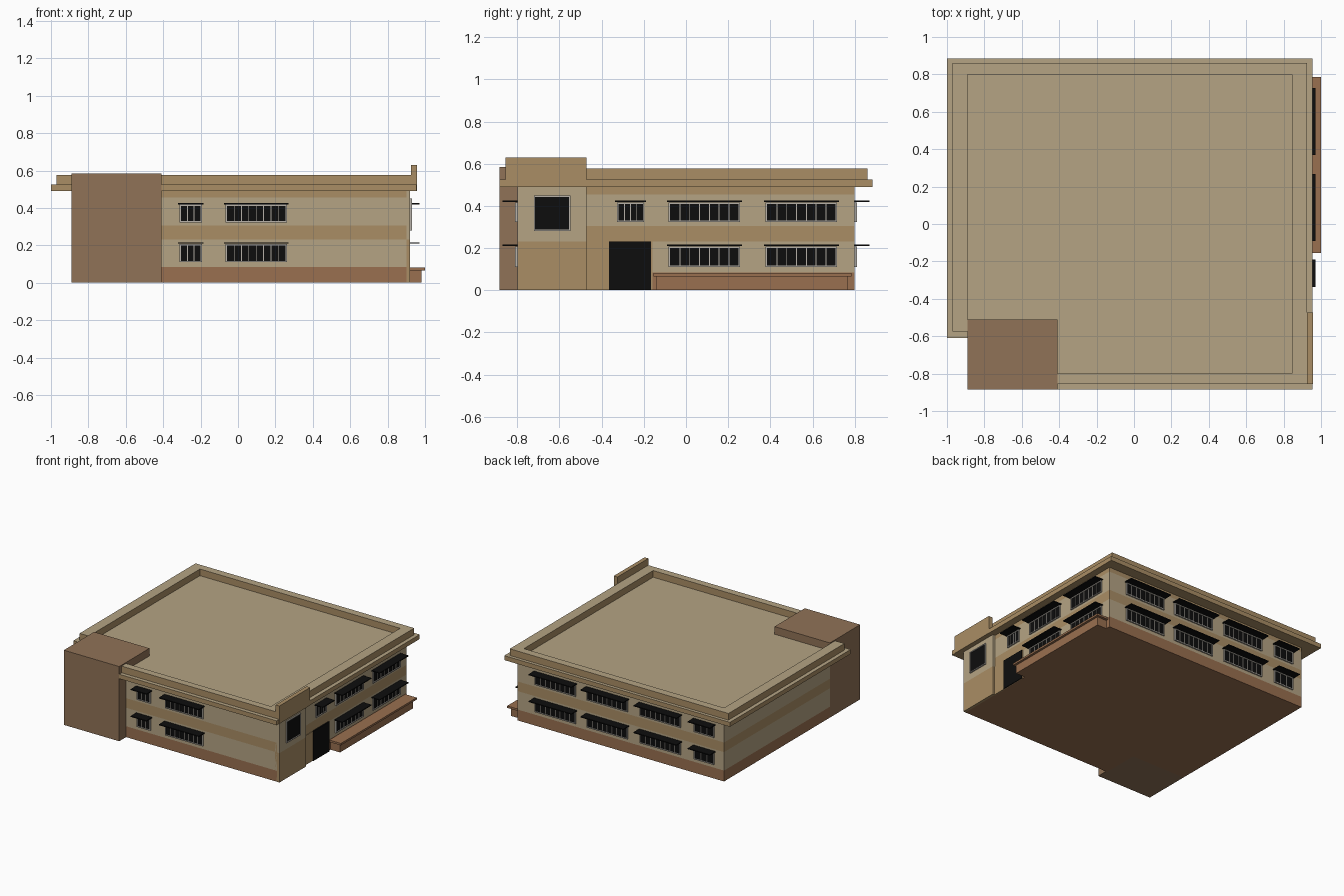
import bpy, bmesh

if "Cube" in bpy.data.objects:
    bpy.data.objects.remove(bpy.data.objects["Cube"])


def material(name, r, g, b):
    m = bpy.data.materials.new(name)
    m.diffuse_color = (r, g, b, 1)
    m.use_nodes = True
    m.node_tree.nodes["Principled BSDF"].inputs["Base Color"].default_value = m.diffuse_color
    return m


LIGHT = material("light_plaster", 0.46, 0.37, 0.23)
TAN = material("tan_plaster", 0.40, 0.27, 0.13)
BRICK = material("brick", 0.32, 0.16, 0.08)
BROWN = material("brown_plaster", 0.28, 0.17, 0.095)
BLACK = material("black", 0.004, 0.004, 0.004)
FRAME = material("window_frame", 0.48, 0.45, 0.40)


def finish(name, bm, mat, cap=None):
    bmesh.ops.recalc_face_normals(bm, faces=bm.faces[:])
    me = bpy.data.meshes.new(name)
    me.materials.append(mat)
    if cap:
        me.materials.append(cap)
        for f in bm.faces:
            f.material_index = int(f.normal.z > 0.5)
    bm.to_mesh(me)
    bm.free()
    ob = bpy.data.objects.new(name, me)
    bpy.context.collection.objects.link(ob)
    return ob


def prism(name, outline, z0, z1, mat, cap=None):
    """Extrude a plan outline from z0 to z1."""
    bm = bmesh.new()
    face = bm.faces.new([bm.verts.new((x, y, z0)) for x, y in outline])
    new = bmesh.ops.extrude_face_region(bm, geom=[face])["geom"]
    verts = [v for v in new if isinstance(v, bmesh.types.BMVert)]
    bmesh.ops.translate(bm, vec=(0, 0, z1 - z0), verts=verts)
    if face.is_valid and len(bm.faces) < len(outline) + 2:
        bm.faces.new([v for v in bm.verts if v not in verts])
    return finish(name, bm, mat, cap)


def box(name, x0, x1, y0, y1, z0, z1, mat, cap=None):
    return prism(name, [(x0, y0), (x1, y0), (x1, y1), (x0, y1)], z0, z1, mat, cap)


# Main walls in stacked colour bands, notched where the tower stands
walls = [(-0.89, 0.80), (-0.89, -0.51), (-0.42, -0.51),
         (-0.42, -0.80), (0.90, -0.80), (0.90, 0.80)]
bands = [("base_band", 0, 0.085, BRICK), ("lower_wall", 0.085, 0.23, LIGHT),
         ("middle_band", 0.23, 0.305, TAN), ("upper_wall", 0.305, 0.455, LIGHT),
         ("top_band", 0.455, 0.49, TAN)]
for name, z0, z1, mat in bands:
    prism(name, walls, z0, z1, mat)

# Corner tower
box("tower", -0.89, -0.41, -0.885, -0.51, 0, 0.585, BROWN)

# Roof ledge, then the raised rim around the roof
prism("roof_slab", [(-1, 0.885), (-1, -0.61), (-0.42, -0.61), (-0.42, -0.885),
                    (0.955, -0.885), (0.955, 0.885)], 0.49, 0.525, TAN, LIGHT)
box("rim_left", -0.97, -0.89, -0.575, 0.80, 0.525, 0.577, TAN, LIGHT)
box("rim_right", 0.845, 0.925, -0.80, 0.80, 0.525, 0.577, TAN, LIGHT)
box("rim_back", -0.97, 0.925, 0.80, 0.86, 0.525, 0.577, TAN, LIGHT)
box("rim_front", -0.42, 0.925, -0.855, -0.80, 0.525, 0.577, TAN, LIGHT)
box("entrance_parapet", 0.925, 0.957, -0.855, -0.473, 0.49, 0.63, TAN)

# Entrance bay and door
box("entrance_bay_base", 0.88, 0.92, -0.80, -0.473, 0, 0.23, TAN)
box("entrance_bay_wall", 0.88, 0.92, -0.80, -0.473, 0.23, 0.49, LIGHT)
box("door_surround", 0.88, 0.904, -0.473, -0.16, 0, 0.23, TAN)
box("door", 0.86, 0.91, -0.365, -0.167, 0, 0.232, BLACK)

# Planter along the right side
box("planter", 0.88, 0.982, -0.14, 0.765, 0, 0.066, BRICK)
box("planter_cap", 0.88, 1.0, -0.155, 0.785, 0.066, 0.081, BRICK)


# Box on a facade: u along the wall, d out from it
def facade_box(name, side, u0, u1, d0, d1, z0, z1, mat):
    if side == "front":
        return box(name, u0, u1, -0.80 - d1, -0.80 - d0, z0, z1, mat)
    if side == "back":
        return box(name, u0, u1, 0.80 + d0, 0.80 + d1, z0, z1, mat)
    return box(name, 0.90 + d0, 0.90 + d1, u0, u1, z0, z1, mat)


def window(side, u0, u1, z0, z1, panes, d=0.0, awning=True):
    name = side + "_window"
    t = 0.007
    facade_box(name + "_glass", side, u0, u1, d - 0.01, d + 0.004, z0, z1, BLACK)
    for a, b, c, e in ((u0 - t, u1 + t, z0 - t, z0), (u0 - t, u1 + t, z1, z1 + t),
                       (u0 - t, u0, z0, z1), (u1, u1 + t, z0, z1)):
        facade_box(name + "_frame", side, a, b, d - 0.01, d + 0.010, c, e, FRAME)
    for i in range(1, panes):
        u = u0 + (u1 - u0) * i / panes
        facade_box(name + "_mullion", side, u - 0.002, u + 0.002,
                   d - 0.01, d + 0.007, z0, z1, FRAME)
    if awning:
        facade_box(name + "_awning", side, u0 - 0.016, u1 + 0.016,
                   d, d + 0.07, z1 + 0.009, z1 + 0.016, BLACK)


# Two storeys of windows on three sides: (start, end, panes)
layout = {
    "front": [(-0.305, -0.20, 3), (-0.06, 0.255, 8)],
    "right": [(-0.075, 0.25, 7), (0.385, 0.71, 7)],
    "back": [(0.40, 0.74, 8), (-0.05, 0.29, 8), (-0.51, -0.17, 8), (-0.80, -0.64, 3)],
}
for side, spans in layout.items():
    for z0, z1 in ((0.117, 0.20), (0.33, 0.41)):
        for u0, u1, panes in spans:
            window(side, u0, u1, z0, z1, panes)
window("right", -0.32, -0.205, 0.33, 0.41, 4)
window("right", -0.715, -0.555, 0.287, 0.443, 1, d=0.02, awning=False)
